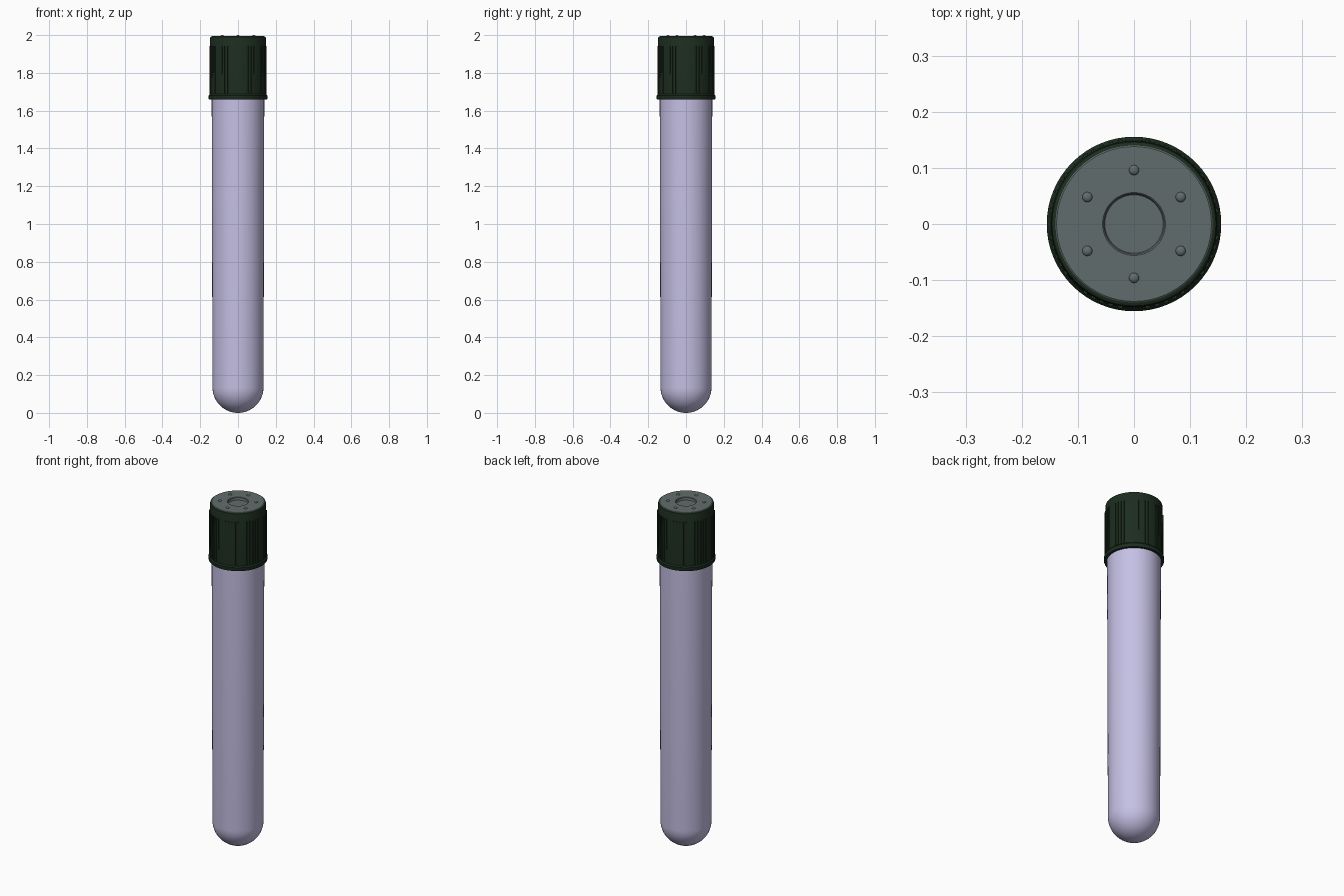
import bpy, bmesh, math
from mathutils import Matrix

if "Cube" in bpy.data.objects:
    bpy.data.objects.remove(bpy.data.objects["Cube"])


def material(name, rgb):
    m = bpy.data.materials.new(name)
    m.diffuse_color = (*rgb, 1)
    m.use_nodes = True
    m.node_tree.nodes["Principled BSDF"].inputs["Base Color"].default_value = m.diffuse_color
    return m


GREEN = material("dark_green", (0.012, 0.026, 0.014))
LAVENDER = material("lavender", (0.56, 0.53, 0.78))
GREY = material("rubber_grey", (0.12, 0.15, 0.15))


def finish(bm, name, mat, angle=35):
    bmesh.ops.recalc_face_normals(bm, faces=bm.faces)
    me = bpy.data.meshes.new(name)
    bm.to_mesh(me)
    bm.free()
    me.materials.append(mat)
    ob = bpy.data.objects.new(name, me)
    bpy.context.collection.objects.link(ob)
    bpy.ops.object.select_all(action='DESELECT')
    ob.select_set(True)
    bpy.context.view_layer.objects.active = ob
    bpy.ops.object.shade_smooth_by_angle(angle=math.radians(angle))
    return ob


def lathe(name, profile, mat, closed=False, steps=64):
    """Spin an (r, z) profile round the z axis."""
    bm = bmesh.new()
    vs = [bm.verts.new((r, 0, z)) for r, z in profile]
    pairs = list(zip(vs, vs[1:])) + ([(vs[-1], vs[0])] if closed else [])
    es = [bm.edges.new(p) for p in pairs]
    bmesh.ops.spin(bm, geom=vs + es, cent=(0, 0, 0), axis=(0, 0, 1),
                   angle=2 * math.pi, steps=steps, use_duplicate=False)
    bmesh.ops.remove_doubles(bm, verts=bm.verts, dist=1e-5)
    return finish(bm, name, mat)


def dome(r, cz, n=14):
    """Quarter arc from the bottom pole up to the equator."""
    return [(r * math.sin(i * math.pi / 2 / n), cz - r * math.cos(i * math.pi / 2 / n))
            for i in range(n + 1)]


# Thin-walled tube with round bottom and slight taper
outer = dome(0.135, 0.135) + [(0.140, 1.94)]
inner = [(0.130, 1.94)] + dome(0.125, 0.135)[::-1]
lathe("tube", outer + inner, LAVENDER)

# Cap shell with bottom flange and rounded top edge
lathe("cap", [(0.1405, 1.66), (0.154, 1.66), (0.1555, 1.664), (0.1555, 1.68),
              (0.150, 1.687), (0.148, 1.983), (0.146, 1.990), (0.141, 1.993),
              (0.062, 1.993), (0.062, 1.95), (0.1405, 1.95)], GREEN, closed=True)

# Grey stopper face with a shallow round recess
lathe("stopper", [(0, 1.978), (0.052, 1.978), (0.0535, 1.981), (0.0535, 1.992),
                  (0.056, 1.9945), (0.138, 1.9945), (0.140, 1.993)], GREY)

# Six small nubs on the stopper
bm = bmesh.new()
for i in range(6):
    a = math.radians(30 + 60 * i)
    bmesh.ops.create_uvsphere(
        bm, u_segments=16, v_segments=8, radius=0.009,
        matrix=Matrix.Translation((0.096 * math.cos(a), 0.096 * math.sin(a), 1.9945))
        @ Matrix.Diagonal((1, 1, 0.61, 1)))
finish(bm, "stopper_nubs", GREY, 60)

# Grip ribs: eight groups of five round the cap
bm = bmesh.new()
for g in range(8):
    for k in range(-2, 3):
        a = math.radians(22.5 + 45 * g + 6.5 * k)
        bmesh.ops.create_cube(
            bm, size=1, matrix=Matrix.Rotation(a, 4, 'Z')
            @ Matrix.Translation((0.1485, 0, 1.815)) @ Matrix.Diagonal((0.007, 0.008, 0.255, 1)))
finish(bm, "cap_ribs", GREEN)
